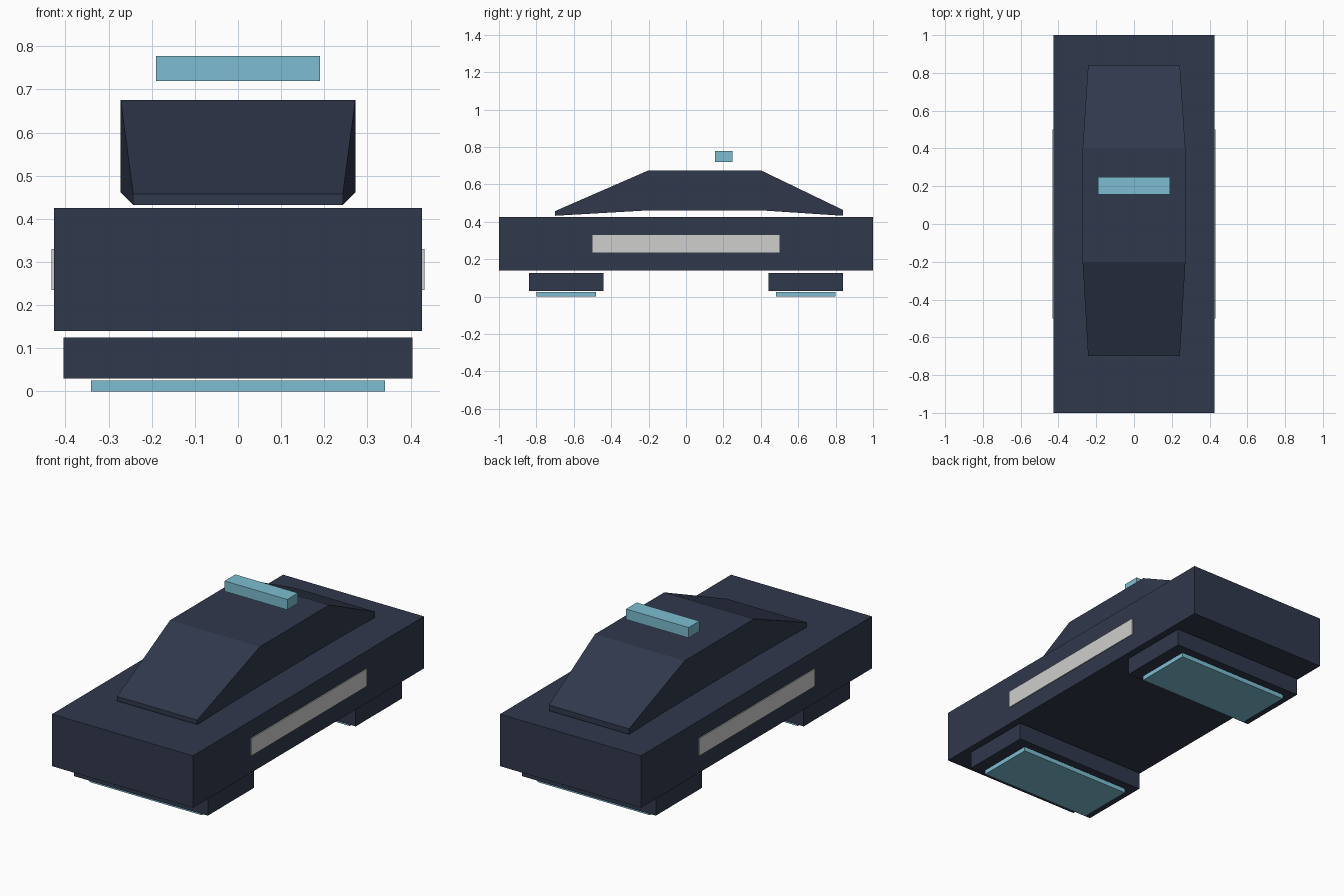
import bpy
import bmesh

cube = bpy.data.objects.get("Cube")
if cube:
    bpy.data.objects.remove(cube, do_unlink=True)


def make_material(name, rgb):
    mat = bpy.data.materials.new(name)
    mat.use_nodes = True
    colour = (*rgb, 1.0)
    mat.diffuse_color = colour
    mat.node_tree.nodes["Principled BSDF"].inputs["Base Color"].default_value = colour
    return mat


navy = make_material("dark navy", (0.03, 0.04, 0.072))
cyan = make_material("light cyan", (0.205, 0.51, 0.64))
grey = make_material("pale grey", (0.62, 0.625, 0.61))


def loft(name, sections, mat):
    """Skin rectangles (y, half width, bottom z, top z) along y."""
    bm = bmesh.new()
    rings = [[bm.verts.new(p) for p in ((-w, y, lo), (w, y, lo), (w, y, hi), (-w, y, hi))]
             for y, w, lo, hi in sections]
    for a, b in zip(rings, rings[1:]):
        for i in range(4):
            j = (i + 1) % 4
            bm.faces.new((a[i], a[j], b[j], b[i]))
    bm.faces.new(rings[0])
    bm.faces.new(rings[-1])
    bmesh.ops.recalc_face_normals(bm, faces=bm.faces)
    mesh = bpy.data.meshes.new(name)
    bm.to_mesh(mesh)
    bm.free()
    mesh.materials.append(mat)
    obj = bpy.data.objects.new(name, mesh)
    bpy.context.collection.objects.link(obj)
    return obj


def block(name, half_width, y0, y1, z0, z1, mat):
    return loft(name, [(y0, half_width, z0, z1), (y1, half_width, z0, z1)], mat)


# Main hull
block("hull", 0.427, -1.0, 1.0, 0.14, 0.425, navy)

# Tapered cabin floating just above the hull
loft("cabin", [(-0.7, 0.243, 0.432, 0.457), (-0.2, 0.272, 0.461, 0.675),
               (0.4, 0.272, 0.461, 0.675), (0.84, 0.243, 0.432, 0.463)], navy)

# Roof light bar
block("roof_light", 0.19, 0.155, 0.248, 0.72, 0.777, cyan)

# Hover pods with glowing pads beneath
for end, s in (("front", -1), ("rear", 1)):
    block(end + "_hover_pod", 0.405, s * 0.44, s * 0.84, 0.03, 0.125, navy)
    block(end + "_glow_pad", 0.341, s * 0.48, s * 0.8, 0.0, 0.025, cyan)

# Side door panels
for side, s in (("left", 1), ("right", -1)):
    panel = block(side + "_door_panel", 0.004, -0.5, 0.5, 0.235, 0.33, grey)
    panel.location.x = s * 0.428
